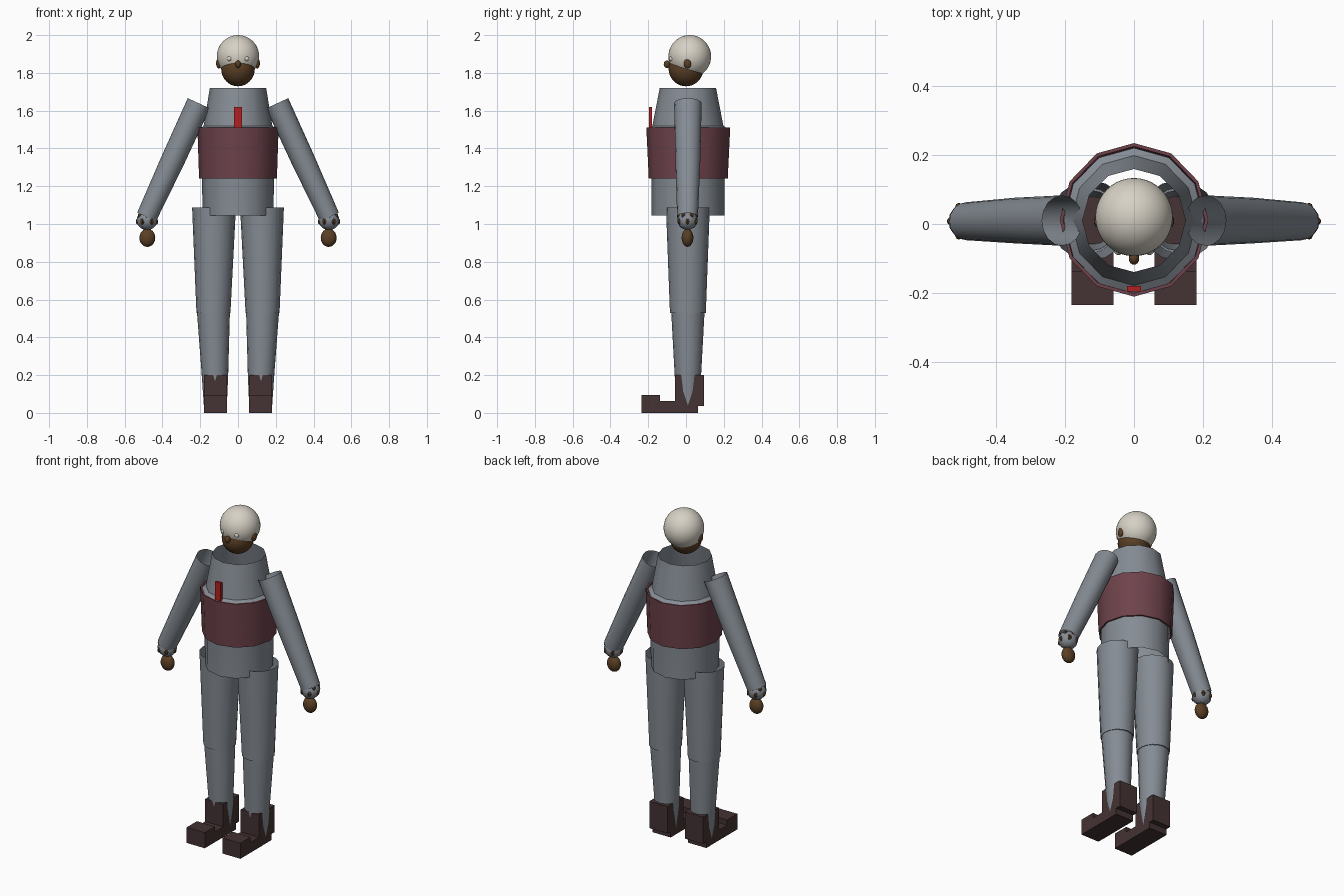
import bpy, bmesh, math
from mathutils import Vector, Matrix

if "Cube" in bpy.data.objects:
    bpy.data.objects.remove(bpy.data.objects["Cube"])

YC = 0.01  # body axis


def mat(name, r, g, b):
    m = bpy.data.materials.new(name)
    m.diffuse_color = (r, g, b, 1)
    m.use_nodes = True
    m.node_tree.nodes["Principled BSDF"].inputs["Base Color"].default_value = m.diffuse_color
    return m


GREY = mat("grey_cloth", 0.235, 0.262, 0.295)
MAROON = mat("maroon_band", 0.155, 0.055, 0.07)
BOOT = mat("dark_boot", 0.058, 0.032, 0.033)
BROWN = mat("brown_skin", 0.105, 0.05, 0.018)
RED = mat("red_tag", 0.45, 0.015, 0.015)
PALE = mat("pale_cap", 0.68, 0.64, 0.56)


def finish(name, bm, material, smooth=True):
    me = bpy.data.meshes.new(name)
    bm.to_mesh(me)
    bm.free()
    ob = bpy.data.objects.new(name, me)
    bpy.context.collection.objects.link(ob)
    me.materials.append(material)
    if smooth:
        bpy.ops.object.select_all(action='DESELECT')
        bpy.context.view_layer.objects.active = ob
        ob.select_set(True)
        bpy.ops.object.shade_smooth_by_angle(angle=math.radians(35))
    return ob


def tube(name, rings, material, sides=12, tilt=0.0, closed=False):
    """Open loft through rings of (x, y, z, rx, ry), tilted about y."""
    bm = bmesh.new()
    rot = Matrix.Rotation(tilt, 3, 'Y')
    loops = []
    for x, y, z, rx, ry in rings:
        loop = []
        for i in range(sides):
            a = 2 * math.pi * i / sides
            p = rot @ Vector((rx * math.cos(a), ry * math.sin(a), 0))
            loop.append(bm.verts.new(p + Vector((x, y, z))))
        loops.append(loop)
    pairs = list(zip(loops, loops[1:]))
    if closed:
        pairs.append((loops[-1], loops[0]))
    for lo, hi in pairs:
        for i in range(sides):
            j = (i + 1) % sides
            bm.faces.new((lo[i], lo[j], hi[j], hi[i]))
    return finish(name, bm, material)


def ball(name, loc, size, material, seg=24, rings=16):
    bm = bmesh.new()
    bmesh.ops.create_uvsphere(bm, u_segments=seg, v_segments=rings, radius=1)
    bmesh.ops.scale(bm, vec=size, verts=bm.verts)
    bmesh.ops.translate(bm, vec=loc, verts=bm.verts)
    return finish(name, bm, material)


def prism(name, profile, x0, x1, material):
    """Extrude a (y, z) outline along x."""
    bm = bmesh.new()
    face = bm.faces.new([bm.verts.new((x0, y, z)) for y, z in profile])
    out = bmesh.ops.extrude_face_region(bm, geom=[face])
    moved = [v for v in out["geom"] if isinstance(v, bmesh.types.BMVert)]
    bmesh.ops.translate(bm, vec=(x1 - x0, 0, 0), verts=moved)
    bmesh.ops.recalc_face_normals(bm, faces=bm.faces)
    return finish(name, bm, material, smooth=False)


# Torso: open jacket tube, waist to collar
tube("torso", [(0, YC, z, rx, ry) for z, rx, ry in (
    (1.045, 0.187, 0.193), (1.24, 0.191, 0.193), (1.505, 0.203, 0.21),
    (1.52, 0.182, 0.188), (1.72, 0.149, 0.149))], GREY)

# Chest band with thin thickness
tube("chest_band", [(0, YC + 0.002, z, rx, ry) for z, rx, ry in (
    (1.24, 0.206, 0.209), (1.51, 0.215, 0.222),
    (1.51, 0.205, 0.212), (1.24, 0.196, 0.199))], MAROON, closed=True)

# Red tag on the chest
prism("red_tag", [(-0.195, 1.51), (-0.18, 1.51), (-0.18, 1.62), (-0.195, 1.62)],
      -0.02, 0.02, RED)

# Head, cap and face
ball("head", (0, 0, 1.822), (0.089, 0.092, 0.093), BROWN, 32, 20)
ball("cap", (0, 0.02, 1.887), (0.112, 0.113, 0.113), PALE, 40, 24)
ball("nose", (0, -0.1, 1.846), (0.015, 0.018, 0.02), BROWN, 16, 10)

for side, s in (("left", -1), ("right", 1)):
    ball(side + "_eye", (s * 0.045, -0.076, 1.875), (0.014, 0.014, 0.014), PALE, 12, 8)
    ball(side + "_ear", (s * 0.102, 0.008, 1.85), (0.014, 0.02, 0.027), BROWN, 16, 10)

    # Sleeve, sloping outward
    tilt = math.atan2(-s * 0.279, 0.602)
    tube(side + "_sleeve", [(s * 0.484, YC - 0.002, 1.037, 0.055, 0.055),
                            (s * 0.345, YC, 1.338, 0.063, 0.066),
                            (s * 0.207, YC, 1.639, 0.065, 0.073)],
         GREY, 16, tilt)

    # Cuff with brown patches, and hand
    cuff = Vector((s * 0.482, YC - 0.002, 1.02))
    ball(side + "_cuff", cuff, (0.055, 0.053, 0.052), GREY, 16, 10)
    for i in range(12):
        a = 2 * math.pi * i / 12
        lat = math.radians(30 if i % 2 else -8)
        d = Vector((math.cos(a) * math.cos(lat), math.sin(a) * math.cos(lat),
                    math.sin(lat)))
        ball(f"{side}_cuff_patch_{i}", cuff + d * 0.049,
             (0.011, 0.011, 0.016), BROWN, 8, 6)
    ball(side + "_hand", (s * 0.48, YC - 0.002, 0.927), (0.042, 0.031, 0.048), BROWN)

    # Trouser leg
    tube(side + "_leg", [(s * x, YC, z, rx, ry) for x, z, rx, ry in (
        (0.12, 0.04, 0.061, 0.06), (0.122, 0.2, 0.07, 0.07),
        (0.13, 0.53, 0.087, 0.088), (0.13, 0.53, 0.09, 0.095),
        (0.127, 1.087, 0.116, 0.116))], GREY, 16)

    # Boot: shaft, sole and raised toe in one outline
    prism(side + "_boot", [
        (-0.235, 0), (0.063, 0), (0.063, 0.037), (0.095, 0.037), (0.095, 0.2),
        (-0.058, 0.2), (-0.058, 0.063), (-0.137, 0.063), (-0.137, 0.095),
        (-0.235, 0.095)], s * 0.12 - 0.061, s * 0.12 + 0.061, BOOT)
